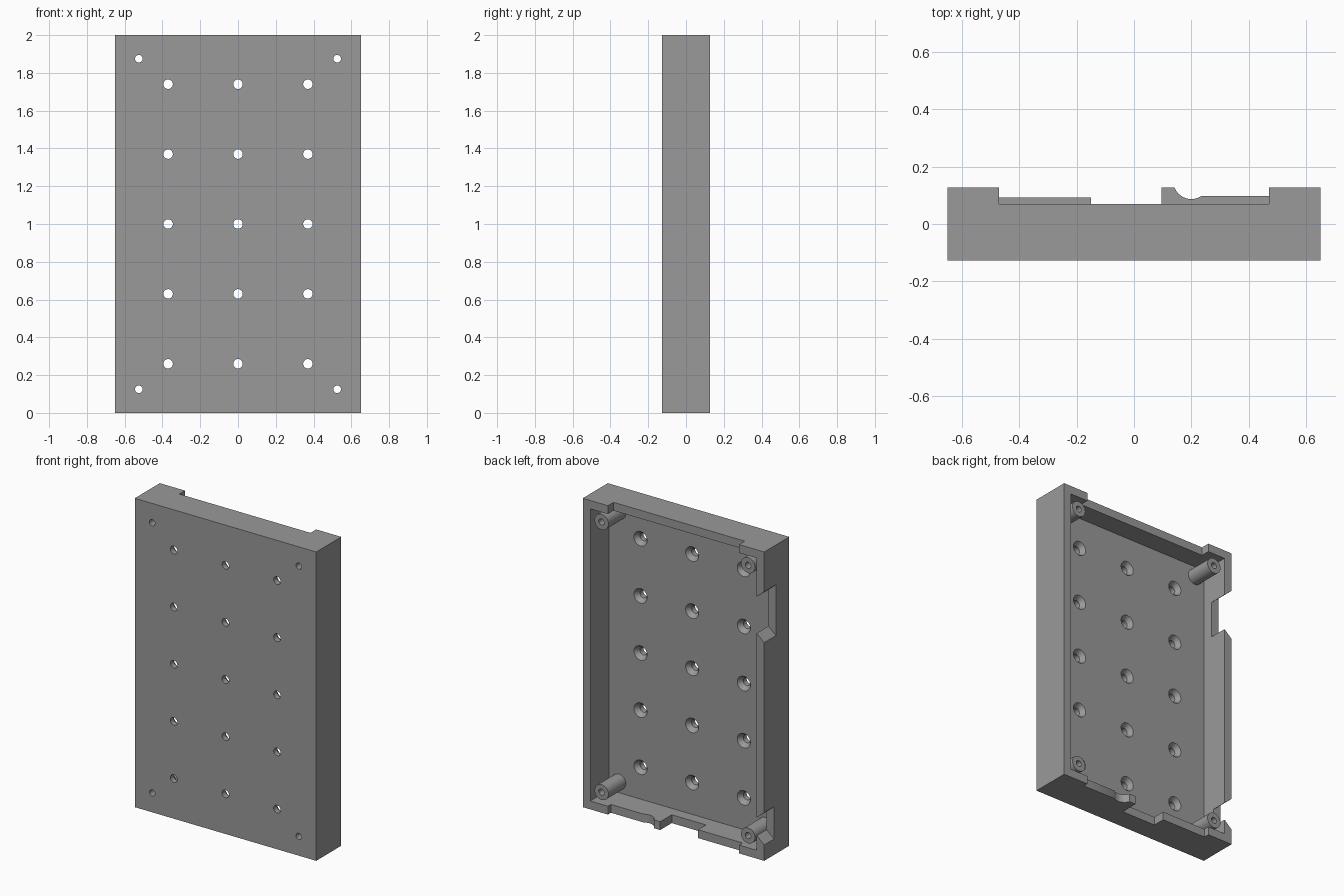
import bpy, bmesh, math
from mathutils import Matrix, Vector

if "Cube" in bpy.data.objects:
    bpy.data.objects.remove(bpy.data.objects["Cube"])

W, D, H = 0.65, 0.128, 2.0       # half width, half depth, height
WALL, FLOOR = 0.054, -0.063      # wall thickness, inner face of the panel
BACK = 0.2                       # cutters reach past the open side

grey = bpy.data.materials.new("grey plastic")
grey.diffuse_color = (0.32, 0.32, 0.32, 1)
grey.use_nodes = True
grey.node_tree.nodes["Principled BSDF"].inputs["Base Color"].default_value = grey.diffuse_color


def finish(name, bm):
    bmesh.ops.recalc_face_normals(bm, faces=bm.faces)
    me = bpy.data.meshes.new(name)
    bm.to_mesh(me)
    bm.free()
    me.materials.append(grey)
    ob = bpy.data.objects.new(name, me)
    bpy.context.collection.objects.link(ob)
    return ob


def add_box(bm, lo, hi):
    lo, hi = Vector(lo), Vector(hi)
    m = Matrix.Translation((lo + hi) / 2) @ Matrix.Diagonal((*(hi - lo), 1))
    bmesh.ops.create_cube(bm, size=1, matrix=m)


def add_prism(bm, pts, shift):
    face = bm.faces.new([bm.verts.new(p) for p in pts])
    r = bmesh.ops.extrude_face_region(bm, geom=[face])
    bmesh.ops.translate(bm, vec=shift,
                        verts=[v for v in r["geom"] if isinstance(v, bmesh.types.BMVert)])


def add_lathe(bm, x, z, profile, n=32):
    """Closed round solid along y from (radius, y) pairs."""
    rings = [[bm.verts.new((x + r * math.cos(2 * math.pi * i / n), y,
                            z + r * math.sin(2 * math.pi * i / n))) for i in range(n)]
             for r, y in profile]
    for a, b in zip(rings, rings[1:]):
        for i in range(n):
            j = (i + 1) % n
            bm.faces.new((a[i], a[j], b[j], b[i]))
    bm.faces.new(rings[0])
    bm.faces.new(rings[-1])


def boolean(target, cutter, op):
    mod = target.modifiers.new(op.lower(), 'BOOLEAN')
    mod.operation, mod.object, mod.solver = op, cutter, 'EXACT'
    bpy.context.view_layer.objects.active = target
    bpy.ops.object.modifier_apply(modifier=mod.name)
    bpy.data.objects.remove(cutter)


# Outer block
bm = bmesh.new()
add_box(bm, (-W, -D, 0), (W, D, H))
case = finish("case", bm)

# Hollow, open at the back
bm = bmesh.new()
add_box(bm, (-W + WALL, FLOOR, WALL), (W - WALL, BACK, H - WALL))
boolean(case, finish("hollow", bm), 'DIFFERENCE')

# Notches in the top and bottom walls
bm = bmesh.new()
add_box(bm, (-0.47, 0.07, H - 0.07), (0.47, BACK, H + 0.1))
arc = [(0.2 + 0.063 * math.cos(a), 0.15 + 0.063 * math.sin(a))
       for a in (math.radians(200 + i * 104 / 12) for i in range(13))]
outline = ([(-0.47, BACK), (-0.47, 0.092), (-0.15, 0.092), (-0.15, 0.01),
            (0.095, 0.01), (0.095, D + 0.005), (arc[0][0], D + 0.005)] + arc +
           [(0.47, 0.097), (0.47, BACK)])
add_prism(bm, [(x, y, -0.1) for x, y in outline], (0, 0, 0.17))
boolean(case, finish("end_notches", bm), 'DIFFERENCE')

# Flared notches in the left wall: outer z range, depth
bm = bmesh.new()
for z0, z1, depth in ((1.415, 1.74, 0.12), (0.105, 0.31, 0.10)):
    f = 0.045
    pts = [(-W - 0.05, z0 - f), (-W + WALL + 0.01, z0 + f + 0.008),
           (-W + WALL + 0.01, z1 - f - 0.008), (-W - 0.05, z1 + f)]
    add_prism(bm, [(x, D - depth, z) for x, z in pts], (0, BACK, 0))
boolean(case, finish("side_notches", bm), 'DIFFERENCE')

# Corner posts
corners = [(x, z) for x in (-0.525, 0.525) for z in (0.125, 1.875)]
bm = bmesh.new()
for x, z in corners:
    add_lathe(bm, x, z, [(0.05, FLOOR - 0.02), (0.05, 0.115)])
boolean(case, finish("posts", bm), 'UNION')

# Post bores and the grid of countersunk holes
bm = bmesh.new()
for x, z in corners:
    add_lathe(bm, x, z, [(0.02, -BACK), (0.02, BACK)])
for x in (-0.37, 0, 0.37):
    for i in range(5):
        add_lathe(bm, x, 0.26 + 0.37 * i,
                  [(0.025, -BACK), (0.025, FLOOR - 0.03), (0.047, FLOOR), (0.047, FLOOR + 0.02)])
boolean(case, finish("holes", bm), 'DIFFERENCE')

# Smooth the round walls, keep the edges sharp
bpy.ops.object.select_all(action='DESELECT')
case.select_set(True)
bpy.context.view_layer.objects.active = case
bpy.ops.object.shade_smooth_by_angle(angle=math.radians(30))
